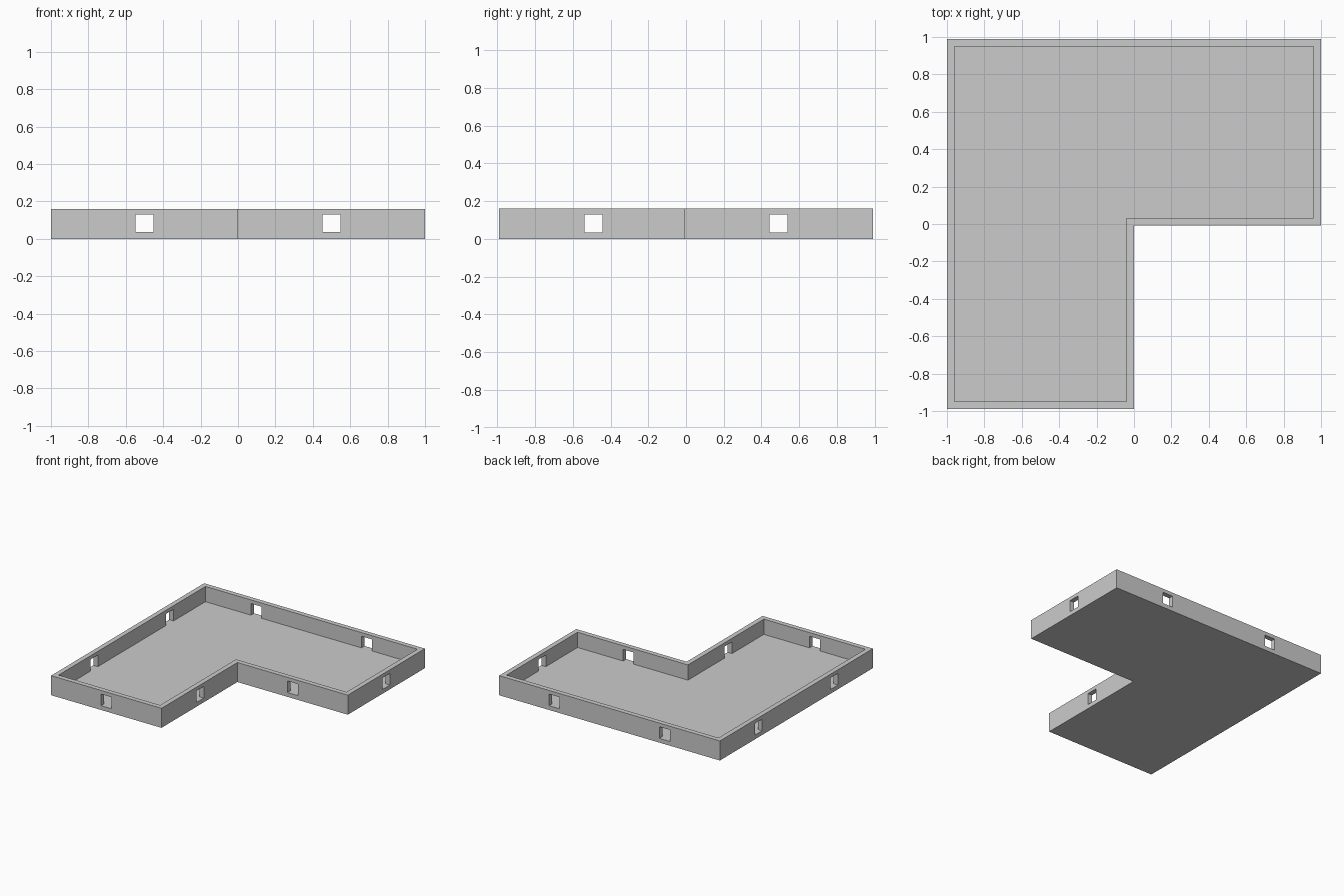
import bpy, bmesh

if "Cube" in bpy.data.objects:
    bpy.data.objects.remove(bpy.data.objects["Cube"])

HX, HY = 1.0, 0.99          # outer half sizes
CX, CY = 0.0, -0.008        # inside corner of the L
WALL, HEIGHT, FLOOR = 0.04, 0.16, 0.035
WIN = 0.095                 # square window size


def add_prism(bm, outline, z0, z1):
    face = bm.faces.new([bm.verts.new((x, y, z0)) for x, y in outline])
    res = bmesh.ops.extrude_face_region(bm, geom=[face])
    top = [v for v in res["geom"] if isinstance(v, bmesh.types.BMVert)]
    bmesh.ops.translate(bm, verts=top, vec=(0, 0, z1 - z0))


def make(name, prisms, cutter=False):
    bm = bmesh.new()
    for p in prisms:
        add_prism(bm, *p)
    bmesh.ops.recalc_face_normals(bm, faces=bm.faces)
    mesh = bpy.data.meshes.new(name)
    bm.to_mesh(mesh)
    bm.free()
    ob = bpy.data.objects.new(name, mesh)
    bpy.context.collection.objects.link(ob)
    if cutter:
        ob.hide_render = True
        ob.display_type = 'WIRE'
    return ob


def ell(i):
    # L-shaped outline, inset by i
    return [(-HX + i, -HY + i), (CX - i, -HY + i), (CX - i, CY + i),
            (HX - i, CY + i), (HX - i, HY - i), (-HX + i, HY - i)]


def box(cx, cy, hx, hy):
    return [(cx - hx, cy - hy), (cx + hx, cy - hy),
            (cx + hx, cy + hy), (cx - hx, cy + hy)]


# Solid L block, hollowed to leave floor and walls
shell = make("walled_floor", [(ell(0), 0, HEIGHT)])
cavity = make("cavity_cutter", [(ell(WALL), FLOOR, HEIGHT + 0.1)], True)

# Long bars that each cut a pair of opposite windows
h, z = WIN / 2, (FLOOR, FLOOR + WIN)
bars_y = make("window_cutter_y", [(box(s * 0.5, 0, h, 1.2), *z) for s in (-1, 1)], True)
bars_x = make("window_cutter_x", [(box(0, s * 0.49, 1.2, h), *z) for s in (-1, 1)], True)

for cutter in (cavity, bars_y, bars_x):
    mod = shell.modifiers.new(cutter.name, 'BOOLEAN')
    mod.operation = 'DIFFERENCE'
    mod.solver = 'EXACT'
    mod.object = cutter
